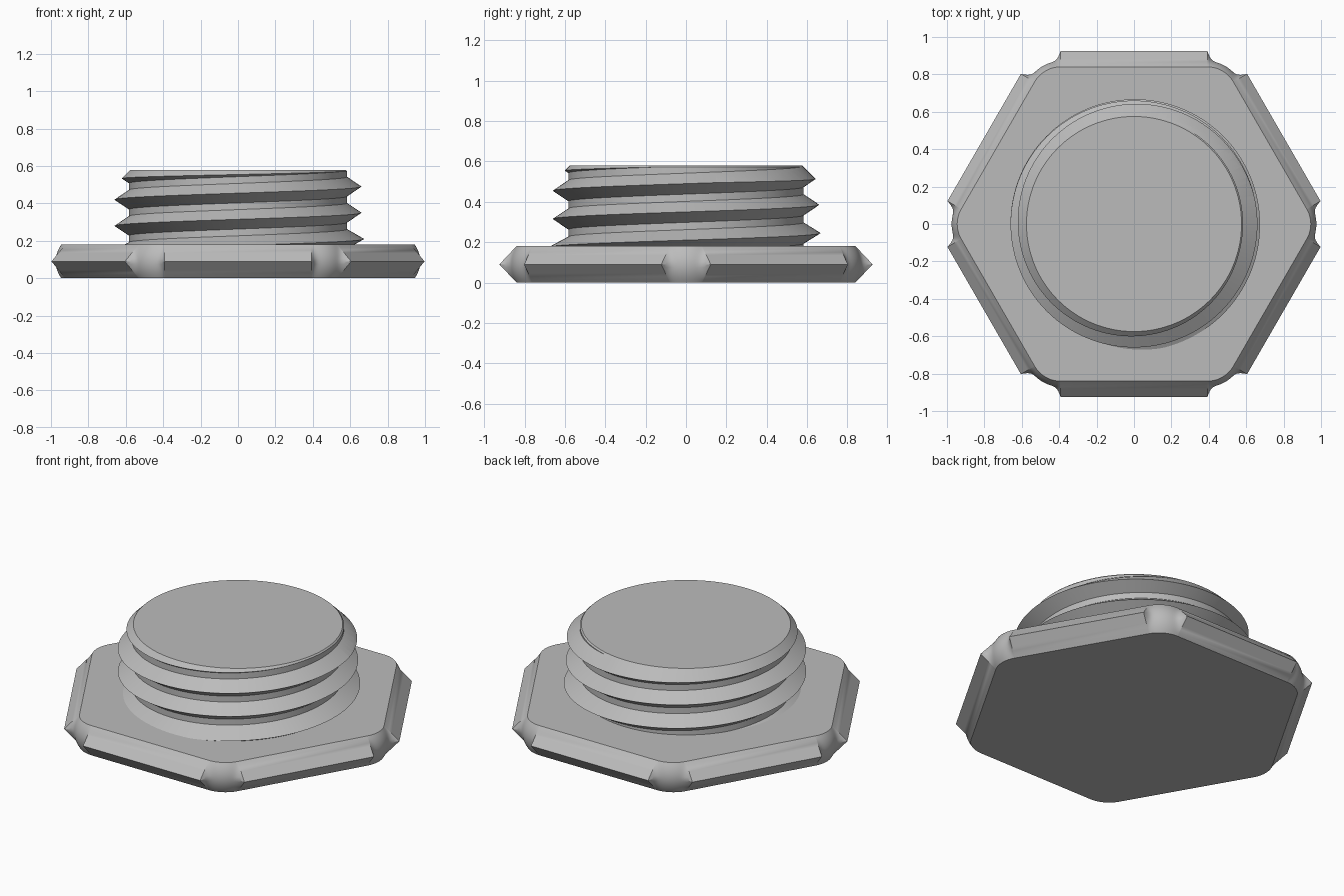
import bpy, bmesh, math

if "Cube" in bpy.data.objects:
    bpy.data.objects.remove(bpy.data.objects["Cube"])

grey = bpy.data.materials.new("plain grey")
grey.use_nodes = True
grey.diffuse_color = (0.5, 0.5, 0.5, 1)
grey.node_tree.nodes["Principled BSDF"].inputs["Base Color"].default_value = (0.5, 0.5, 0.5, 1)


def make_object(name, bm):
    bmesh.ops.recalc_face_normals(bm, faces=bm.faces)
    mesh = bpy.data.meshes.new(name)
    bm.to_mesh(mesh)
    bm.free()
    mesh.materials.append(grey)
    obj = bpy.data.objects.new(name, mesh)
    bpy.context.collection.objects.link(obj)
    return obj


def smooth(obj, degrees):
    bpy.ops.object.select_all(action='DESELECT')
    obj.select_set(True)
    bpy.context.view_layer.objects.active = obj
    bpy.ops.object.shade_smooth_by_angle(angle=math.radians(degrees))


def polar(r, a, z):
    return (r * math.cos(a), r * math.sin(a), z)


# Hexagonal flange: ridged flats, with bulging scooped corners
HEIGHT, APOTHEM, ROUND, RIDGE, BULGE = 0.18, 0.84, 0.16, 0.085, 0.03
ROWS, COLS = 12, 20
corner_centre = (APOTHEM - ROUND) / math.cos(math.pi / 6)
bm = bmesh.new()
rings = []
for row in range(ROWS + 1):
    u = 2 * row / ROWS - 1
    ring = []
    for corner in range(6):
        base = corner * math.pi / 3
        for col in range(COLS + 1):
            t = math.sin(math.pi / 2 * (2 * col / COLS - 1))
            chamfer, bulge = RIDGE * (1 - abs(u)), BULGE * (1 - u * u)
            reach = ROUND + bulge + (chamfer - bulge) * abs(t) ** 7
            a = base + t * math.pi / 6
            x = corner_centre * math.cos(base) + reach * math.cos(a)
            y = corner_centre * math.sin(base) + reach * math.sin(a)
            ring.append(bm.verts.new((x, y, HEIGHT * row / ROWS)))
    rings.append(ring)
count = len(rings[0])
for low, high in zip(rings, rings[1:]):
    for i in range(count):
        j = (i + 1) % count
        bm.faces.new((low[i], low[j], high[j], high[i]))
bm.faces.new(rings[0])
bm.faces.new(rings[-1])
smooth(make_object("hex_flange", bm), 30)

# Helical screw thread: crest, then the two edges of the flat root
PITCH, TURNS, SEGS = 0.14, 6, 128
ROOT_R, CREST_R, FIRST_CREST = 0.583, 0.66, -0.07
bm = bmesh.new()


def thread_point(row, a):
    turn, part = divmod(row, 3)
    z = FIRST_CREST + PITCH * (turn + a / math.tau) + (0, 0.052, 0.088)[part]
    r = ROOT_R if part else CREST_R + 0.2 * min(max(0, 0.28 - z), 0.1)
    return polar(r, a, z)


last = 3 * TURNS
columns = []
for s in range(SEGS):
    rows = last + 4 if s == 0 else last + 1
    columns.append([bm.verts.new(thread_point(j, math.tau * s / SEGS)) for j in range(rows)])
columns.append(columns[0][3:])
for a, b in zip(columns, columns[1:]):
    for j in range(last):
        bm.faces.new((a[j], b[j], b[j + 1], a[j + 1]))

# Close both ends with fans around the axis
seam = columns[0]
bottom_loop = [c[0] for c in columns] + [seam[2], seam[1]]
top_loop = [c[last] for c in columns] + [seam[last + 2], seam[last + 1]]
for loop, z in ((bottom_loop, FIRST_CREST), (top_loop, FIRST_CREST + PITCH * (TURNS + 1))):
    hub = bm.verts.new((0, 0, z))
    for i in range(len(loop)):
        bm.faces.new((hub, loop[i], loop[(i + 1) % len(loop)]))
thread = make_object("screw_thread", bm)

# Chamfered blank that trims the thread to length
TOP = 0.58
bm = bmesh.new()
rings = [[bm.verts.new(polar(r, math.tau * i / SEGS, z)) for i in range(SEGS)]
         for r, z in ((0.75, 0.1), (0.75, TOP - 0.175), (0.575, TOP))]
for low, high in zip(rings, rings[1:]):
    for i in range(SEGS):
        j = (i + 1) % SEGS
        bm.faces.new((low[i], low[j], high[j], high[i]))
bm.faces.new(rings[0])
bm.faces.new(rings[-1])
blank = make_object("thread_blank", bm)
blank.hide_render = True

trim = thread.modifiers.new("trim", 'BOOLEAN')
trim.operation = 'INTERSECT'
trim.solver = 'EXACT'
trim.object = blank
bpy.context.view_layer.objects.active = thread
bpy.ops.object.modifier_apply(modifier=trim.name)
bpy.data.objects.remove(blank)
smooth(thread, 25)
